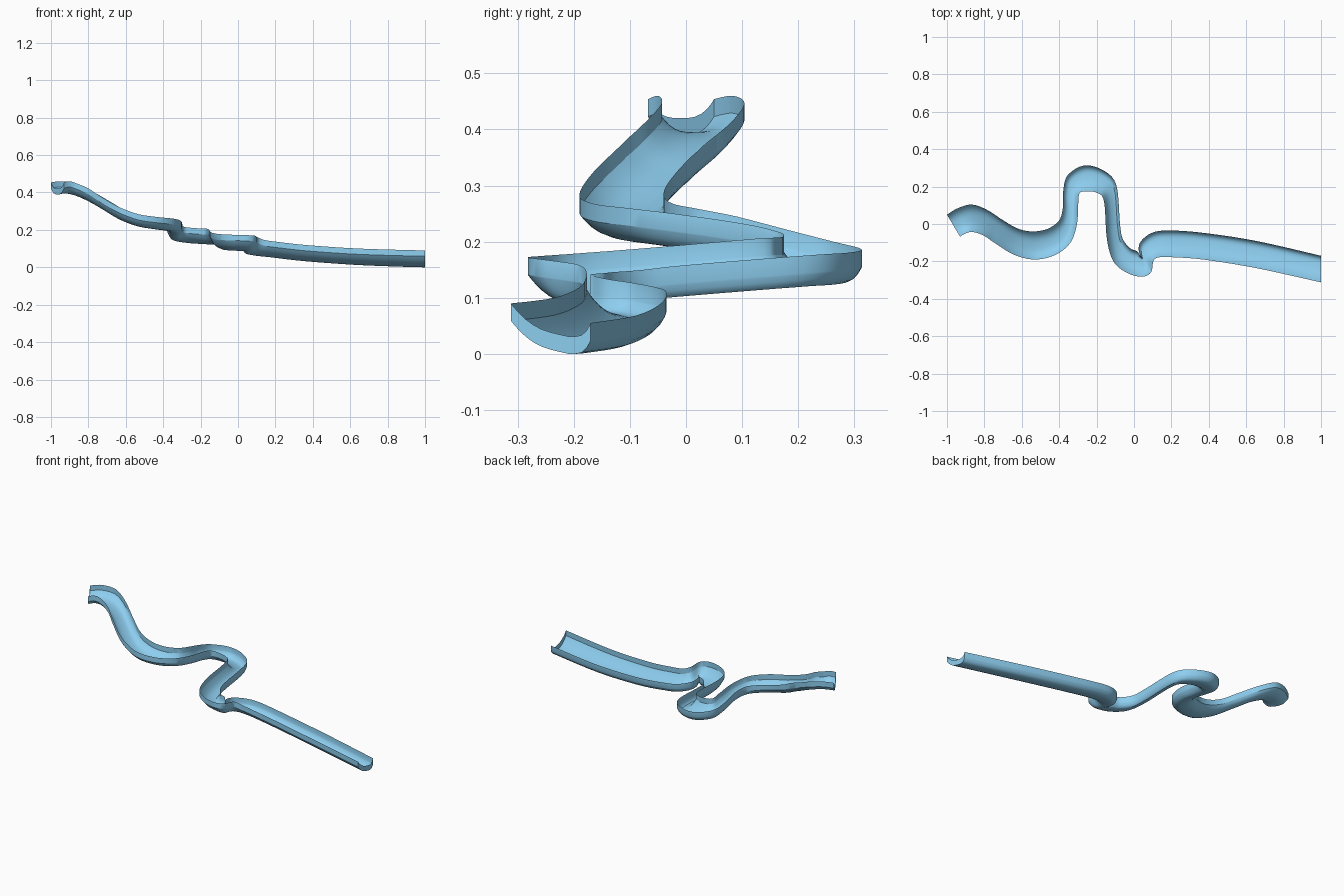
import bpy, bmesh, math

if "Cube" in bpy.data.objects:
    bpy.data.objects.remove(bpy.data.objects["Cube"])

# Rim stations down the slide: left rim x,y, right rim x,y, mean rim height
STATIONS = [
    (-1, .05, -.93, -.068, .454), (-.945, .083, -.90, -.05, .460),
    (-.87, .104, -.86, -.043, .447), (-.79, .078, -.80, -.064, .416),
    (-.70, .02, -.74, -.105, .372), (-.62, -.025, -.64, -.165, .319),
    (-.54, -.04, -.53, -.19, .284), (-.46, -.025, -.42, -.165, .268),
    (-.40, .02, -.34, -.10, .259), (-.38, .09, -.305, 0, .246),
    (-.378, .18, -.298, .11, .226), (-.355, .26, -.29, .165, .209),
    (-.27, .312, -.25, .175, .199), (-.17, .29, -.195, .165, .194),
    (-.095, .21, -.16, .12, .190), (-.075, 0, -.145, -.08, .173),
    (-.06, -.08, -.11, -.20, .164), (-.02, -.13, -.04, -.26, .160),
    (.015, -.145, .04, -.282, .158), (.035, -.17, .09, -.26, .155),
    (.025, -.14, .103, -.20, .147), (.035, -.095, .12, -.182, .14),
    (.09, -.05, .15, -.177, .131), (.17, -.035, .21, -.178, .123),
    (.35, -.045, .37, -.19, .104), (.65, -.09, .65, -.235, .084),
    (1, -.17, 1, -.312, .0725),
]
# Banking: station index -> how far the left rim drops (and right rises)
BANK = [(0, 0), (2, 0), (4, .011), (6, -.001), (9, .001), (12, .012),
        (14, .015), (23, .013), (26, .0175)]
STEPS, ACROSS = 5, 14
DEPTH, WALL = .034, .031


def catmull(a, b, c, d, t):
    return .5 * (2*b + (c-a)*t + (2*a-5*b+4*c-d)*t*t + (3*b-a-3*c+d)*t**3)


def bank(t):
    for (a, va), (b, vb) in zip(BANK, BANK[1:]):
        if t <= b:
            return va + (vb - va) * (t - a) / (b - a)
    return BANK[-1][1]


def stations():
    """Smooth the rim stations into a dense run, adding the banking."""
    n = len(STATIONS)
    for i in range(n - 1):
        p = [STATIONS[min(max(i+k, 0), n-1)] for k in (-1, 0, 1, 2)]
        for s in range(STEPS):
            yield [catmull(*v, s / STEPS) for v in zip(*p)] + [bank(i + s/STEPS)]
    yield list(STATIONS[-1]) + [bank(n - 1)]


def floor_section(lx, ly, rx, ry, z, tilt):
    """Hollow floor curve from the left wall foot to the right wall foot."""
    pts = []
    lean = max(tilt, 0) / .0175
    for k in range(ACROSS + 1):
        u = -math.cos(math.pi * k / ACROSS)     # -1 left rim, +1 right rim
        f = (u + 1) / 2
        power = 3 + lean * (2.5 if u < 0 else -.8)
        h = z + tilt*u - DEPTH*(1 - abs(u)**power) - WALL
        pts.append((lx + (rx-lx)*f, ly + (ry-ly)*f, max(h, 0)))
    return pts


# Curved floor sheet swept down the run
bm = bmesh.new()
rings = [[bm.verts.new(c) for c in floor_section(*s)] for s in stations()]
for a, b in zip(rings, rings[1:]):
    for i in range(ACROSS):
        bm.faces.new((a[i], b[i], b[i+1], a[i+1]))

# Upright wall raised from the whole border, low lips at both ends included
border = [e for e in bm.edges if e.is_boundary]
raised = bmesh.ops.extrude_edge_only(bm, edges=border)["geom"]
bmesh.ops.translate(bm, vec=(0, 0, WALL),
                    verts=[g for g in raised if isinstance(g, bmesh.types.BMVert)])
bmesh.ops.recalc_face_normals(bm, faces=bm.faces)

mesh = bpy.data.meshes.new("slide_trough")
bm.to_mesh(mesh)
bm.free()
slide = bpy.data.objects.new("slide_trough", mesh)
bpy.context.collection.objects.link(slide)

# Light blue plastic
mat = bpy.data.materials.new("blue_plastic")
mat.diffuse_color = (.27, .62, .87, 1)
mat.use_nodes = True
mat.node_tree.nodes["Principled BSDF"].inputs["Base Color"].default_value = mat.diffuse_color
mesh.materials.append(mat)

bpy.context.view_layer.objects.active = slide
slide.select_set(True)
bpy.ops.object.shade_smooth_by_angle(angle=math.radians(30))
